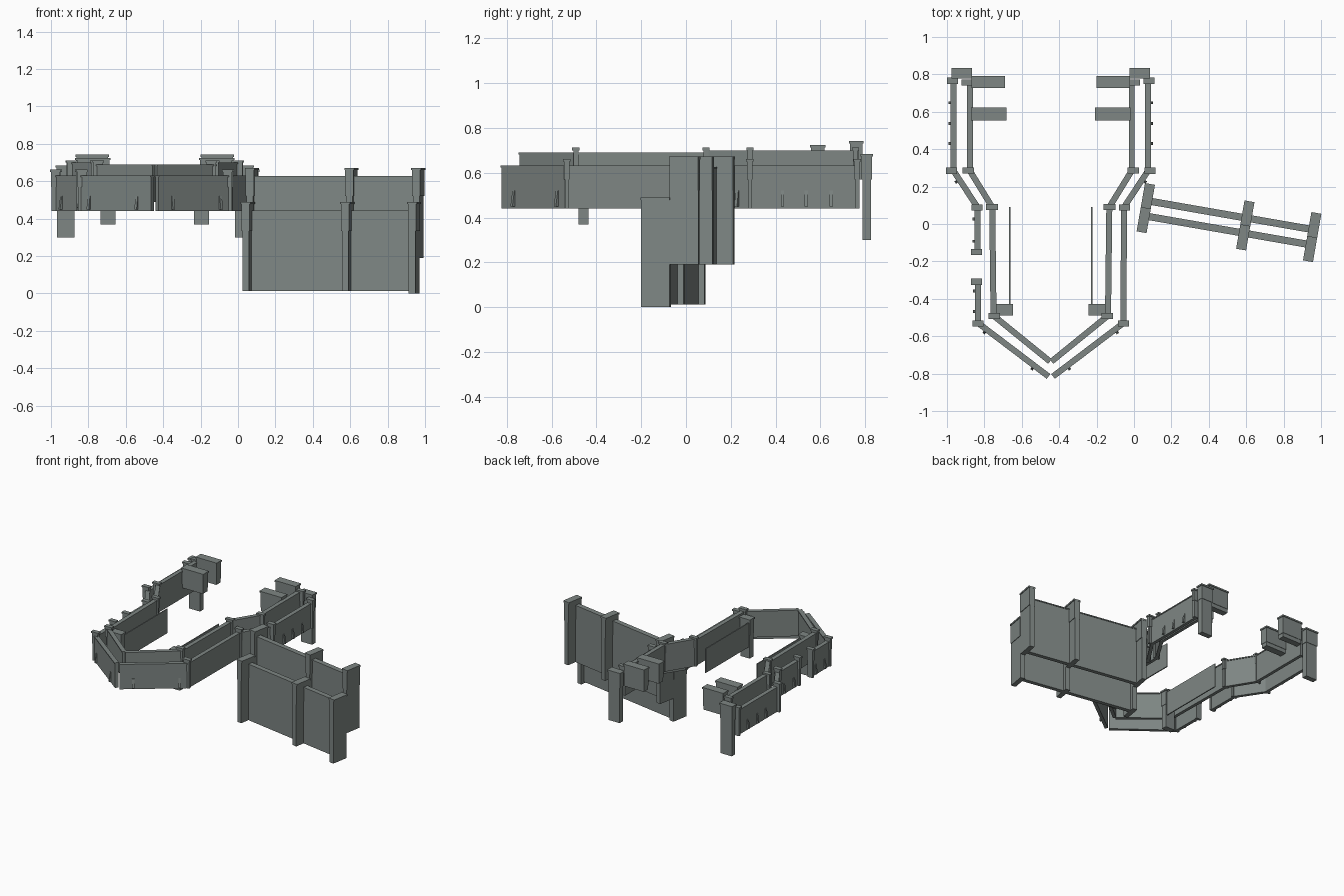
import bpy, bmesh, math
from mathutils import Vector, Matrix

if "Cube" in bpy.data.objects:
    bpy.data.objects.remove(bpy.data.objects["Cube"])

stone = bpy.data.materials.new("grey_green_stone")
stone.diffuse_color = (0.21, 0.24, 0.23, 1)
stone.use_nodes = True
stone.node_tree.nodes["Principled BSDF"].inputs["Base Color"].default_value = stone.diffuse_color
CX = -0.445  # mirror line of the fort


def block(name, center, ang, length, thick, z0, z1, top_in=0.0):
    """Upright box turned by ang; top_in slopes the outer (+y local) face inward."""
    bm = bmesh.new()
    bmesh.ops.create_cube(bm, size=1)
    for v in bm.verts:
        if top_in and v.co.z > 0 and v.co.y > 0:
            v.co.y -= top_in
        v.co = Vector((v.co.x * length, v.co.y * thick, z0 if v.co.z < 0 else z1))
    bm.transform(Matrix.Translation((center[0], center[1], 0)) @ Matrix.Rotation(ang, 4, 'Z'))
    me = bpy.data.meshes.new(name)
    bm.to_mesh(me)
    bm.free()
    me.materials.append(stone)
    ob = bpy.data.objects.new(name, me)
    bpy.context.collection.objects.link(ob)
    return ob


def wall(name, p, q, z0, z1, thick=0.024):
    """Straight wall with a thin coping on top."""
    p, q = Vector(p), Vector(q)
    d, c = q - p, (p + q) / 2
    a = math.atan2(d.y, d.x)
    block(name, c, a, d.length, thick, z0, z1 - 0.008)
    block(name + "_coping", c, a, d.length, thick + 0.008, z1 - 0.008, z1)


def post(name, x, y, ang, length, thick, z0, zh, z1):
    """Pier: shaft, wider head above zh, and a cap."""
    block(name + "_shaft", (x, y), ang, length - 0.012, thick - 0.012, z0, zh)
    block(name + "_head", (x, y), ang, length - 0.006, thick - 0.006, zh, z1 - 0.012)
    block(name + "_cap", (x, y), ang, length + 0.004, thick + 0.004, z1 - 0.012, z1)


def corbels(name, p, q, fracs):
    """Small tapered brackets on the outer side of a wall."""
    p, q = Vector(p), Vector(q)
    d = q - p
    n = Vector((-d.y, d.x)).normalized()
    mid = (p + q) / 2
    if n.dot(mid - Vector((CX, 0))) < 0:
        n = -n
    a = math.atan2(n.y, n.x) - math.pi / 2
    for f in fracs:
        block(name, p + d * f + n * 0.016, a, 0.015, 0.022, 0.45, 0.52, 0.5)


OUT_Z, IN_Z = (0.44, 0.632), (0.49, 0.69)
for side, s in (("left", -1), ("right", 1)):
    def m(o, y):
        return (CX + s * o, y)

    # outer parapet
    outer = [m(0.52, 0.77), m(0.52, 0.285), m(0.392, 0.09), m(0.388, -0.53), m(0.012, -0.815)]
    fr = [(0.25, 0.48, 0.7), (0.25,), (), (0.12, 0.8)]
    for i in range(4):
        p, q = outer[i], outer[i + 1]
        if i == 2 and s < 0:
            # gap in the left flank
            a, b = m(0.392, -0.16), m(0.39, -0.30)
            for g, (u, w) in enumerate(((p, a), (b, q))):
                wall("left_outer_wall", u, w, *OUT_Z)
                corbels("left_corbel", u, w, (0.25, 0.73))
        else:
            wall(side + "_outer_wall", p, q, *OUT_Z)
            corbels(side + "_corbel", p, q, fr[i])

    # inner parapet
    inner = [m(0.433, 0.77), m(0.433, 0.285), m(0.313, 0.09), m(0.306, -0.49), m(0.004, -0.735)]
    for i in range(4):
        wall(side + "_inner_wall", inner[i], inner[i + 1], IN_Z[0], 0.70 if i < 2 else 0.69)

    # posts at the corners
    outer_posts = [(0.525, 0.765), (0.53, 0.285), (0.394, 0.088), (0.388, -0.532)]
    if s < 0:
        outer_posts += [(0.396, -0.15), (0.396, -0.308)]
    for o, y in outer_posts:
        post(side + "_outer_post", *m(o, y), 0, 0.055, 0.03, 0.44, 0.57, 0.662)
    for o, y in [(0.447, 0.757), (0.442, 0.285), (0.314, 0.09), (0.302, -0.492)]:
        post(side + "_inner_post", *m(o, y), 0, 0.058, 0.028, 0.49, 0.63, 0.712)

    # end pier, cross blocks, front pier and thin inner screen
    post(side + "_end_pier", *m(0.475, 0.807), 0, 0.106, 0.052, 0.30, 0.57, 0.685)
    post(side + "_back_block", *m(0.335, 0.76), 0, 0.175, 0.06, 0.57, 0.60, 0.742)
    post(side + "_second_block", *m(0.332, 0.588), 0, 0.185, 0.065, 0.57, 0.60, 0.725)
    post(side + "_front_pier", *m(0.25, -0.458), 0, 0.09, 0.056, 0.37, 0.55, 0.67)
    block(side + "_inner_screen", m(0.218, -0.17), math.pi / 2, 0.52, 0.008, 0.46, 0.645)

# gate wall: two stepped parallel walls with three pairs of piers
A = math.atan2(-0.155, 0.89)
start = Vector((0.063, 0.085))
U, V = Vector((math.cos(A), math.sin(A))), Vector((-math.sin(A), math.cos(A)))
for name, v, z0, z1 in (("gate_front_wall", -0.042, 0.012, 0.444), ("gate_back_wall", 0.04, 0.19, 0.627)):
    wall(name, start + V * v, start + U * 0.9 + V * v, z0, z1, 0.03)
for i, u in enumerate((0, 0.54, 0.903)):
    base = 0.0 if i == 2 else 0.012
    for name, v, z0, zh, z1 in (("gate_front_pier", -0.065, base, 0.335, 0.49),
                                ("gate_back_pier", 0.065, 0.19, 0.52, 0.672)):
        c = start + U * u + V * v
        block(name + "_shaft", c, A, 0.036, 0.13, z0, zh)
        block(name + "_head", c, A, 0.044, 0.13, zh, z1 - 0.012)
        block(name + "_cap", c, A, 0.054, 0.132, z1 - 0.012, z1)
